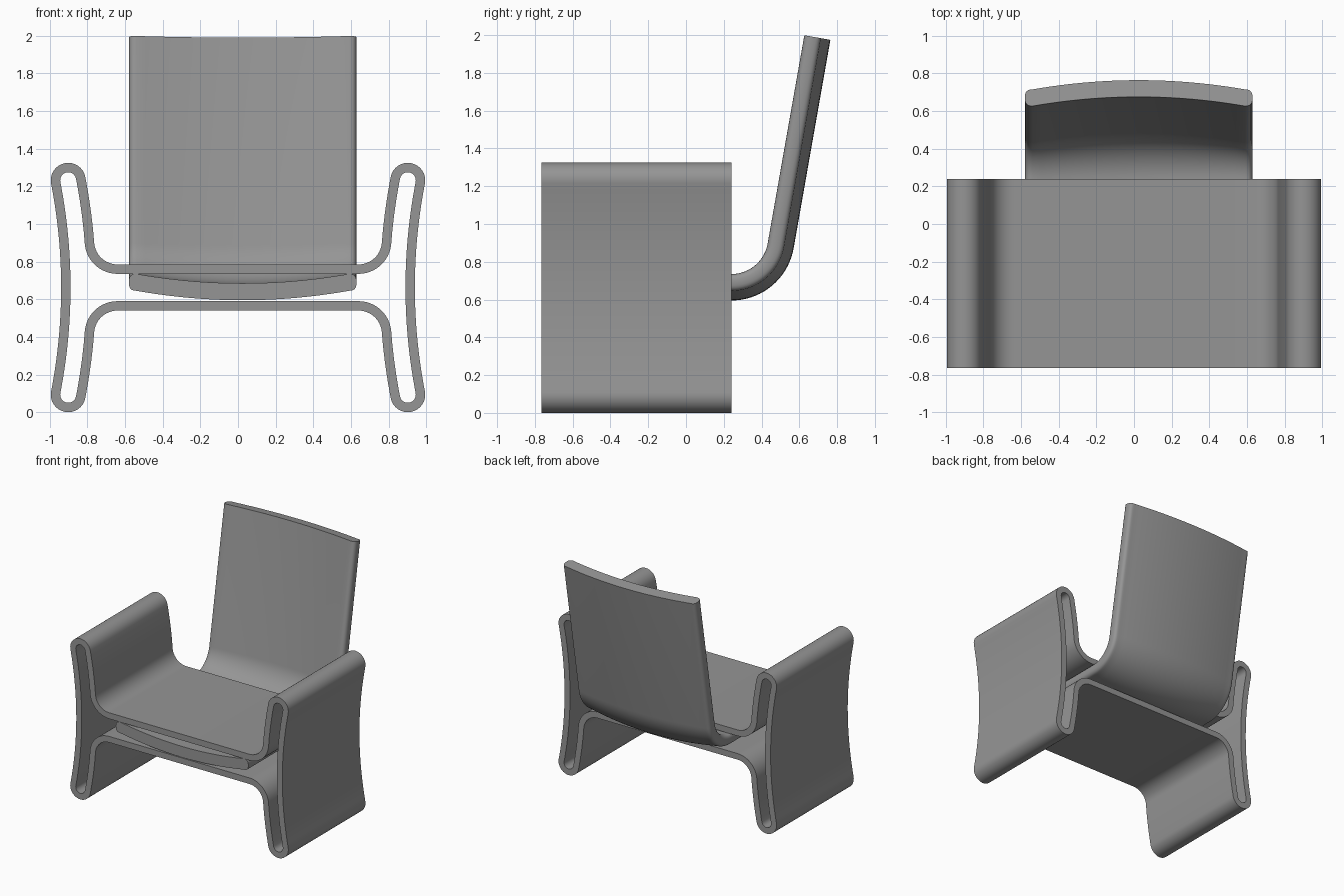
import bpy, bmesh
from math import sin, cos, pi, radians, atan2, copysign
from mathutils import Vector

cube = bpy.data.objects.get("Cube")
if cube:
    bpy.data.objects.remove(cube)

grey = bpy.data.materials.new("warm_grey")
grey.use_nodes = True
GREY = (0.3, 0.3, 0.3, 1)
grey.diffuse_color = GREY
grey.node_tree.nodes["Principled BSDF"].inputs["Base Color"].default_value = GREY

FRONT, BACK, MID_Z = -0.765, 0.24, 0.6625


def finish(bm, name):
    bmesh.ops.recalc_face_normals(bm, faces=bm.faces)
    mesh = bpy.data.meshes.new(name)
    bm.to_mesh(mesh)
    bm.free()
    mesh.materials.append(grey)
    obj = bpy.data.objects.new(name, mesh)
    bpy.context.collection.objects.link(obj)
    bpy.ops.object.select_all(action='DESELECT')
    obj.select_set(True)
    bpy.context.view_layer.objects.active = obj
    bpy.ops.object.shade_smooth_by_angle(angle=radians(35))
    return obj


def bridge(bm, a, b, closed=True):
    n = len(a)
    for i in range(n if closed else n - 1):
        j = (i + 1) % n
        bm.faces.new((a[i], a[j], b[j], b[i]))


# Frame: one bent band, drawn as a quarter centreline and mirrored twice
BOW, CAP_H, CAP_R, HALF = 0.055, 0.57, 0.0675, 0.025


def wall(h, side):
    """Point beside the bowed middle line of an arm at height h."""
    lean = atan2(2 * BOW * h, CAP_H ** 2)
    return Vector((0.8475 + BOW * (h / CAP_H) ** 2 + side * CAP_R * cos(lean),
                   h - side * CAP_R * sin(lean)))


quarter = []
for i in range(13):                       # seat fillet
    a = radians(-90 + 84 * i / 12)
    quarter.append(Vector((0.64 + 0.15 * cos(a), 0.2475 + 0.15 * sin(a))))
for i in range(1, 11):                    # inner wall
    quarter.append(wall(0.25 + (CAP_H - 0.25) * i / 10, -1))
tilt = atan2(2 * BOW, CAP_H)
for i in range(1, 16):                    # rounded arm top
    a = pi - tilt - pi * i / 16
    quarter.append(Vector((0.8475 + BOW + CAP_R * cos(a), CAP_H + CAP_R * sin(a))))
for i in range(17):                       # outer wall down to mid height
    quarter.append(wall(CAP_H * (1 - i / 16), 1))

right = quarter + [Vector((p.x, -p.y)) for p in reversed(quarter[:-1])]
path = right + [Vector((-p.x, p.y)) for p in reversed(right)]

bm = bmesh.new()
loops = {(s, y): [] for s in (-1, 1) for y in (FRONT, BACK)}
for i, p in enumerate(path):
    d0 = (p - path[i - 1]).normalized()
    d1 = (path[(i + 1) % len(path)] - p).normalized()
    t = (d0 + d1).normalized()
    offset = Vector((-t.y, t.x)) * HALF / max(t.dot(d0), 0.5)
    for (s, y), loop in loops.items():
        q = p + offset * s
        loop.append(bm.verts.new((q.x, y, q.y + MID_Z)))
bridge(bm, loops[1, FRONT], loops[1, BACK])
bridge(bm, loops[-1, FRONT], loops[-1, BACK])
for y in (FRONT, BACK):
    bridge(bm, loops[1, y], loops[-1, y])
finish(bm, "arm_and_leg_band")

# Shell: a dished cross-section swept under the seat and up the back
WIDE, THICK, SAG, ROUND = 0.565, 0.09, 0.05, 0.04


def dish(x):
    return SAG * (x / WIDE) ** 2


def soft(v):
    return copysign(abs(v) ** 0.75, v)


steps = [-WIDE + 2 * WIDE * i / 24 for i in range(25)]
section = [(x, dish(x)) for x in steps]
for side, edge in ((1, -pi / 2), (-1, pi / 2)):
    for i in range(1, 12):
        a = edge + pi * i / 12
        section.append((side * WIDE + ROUND * soft(cos(a)),
                        SAG + THICK / 2 + THICK / 2 * soft(sin(a))))
    if side == 1:
        section += [(x, dish(x) + THICK) for x in reversed(steps)]

BEND_R, BEND_Z, TURN = 0.335, 0.93, radians(80)
stations = [(FRONT, BEND_Z - BEND_R, 0)]
for i in range(19):
    a = TURN * i / 18
    stations.append((BACK + BEND_R * sin(a), BEND_Z - BEND_R * cos(a), a))
y, z, a = stations[-1]
stations.append((y + 1.12 * cos(TURN), z + 1.12 * sin(TURN), TURN))

bm = bmesh.new()
rings = [[bm.verts.new((x + 0.025, y - n * sin(a), z + n * cos(a))) for x, n in section]
         for y, z, a in stations]
for r0, r1 in zip(rings, rings[1:]):
    bridge(bm, r0, r1)
bm.faces.new(rings[0])
bm.faces.new(rings[-1])
finish(bm, "seat_back_shell")
